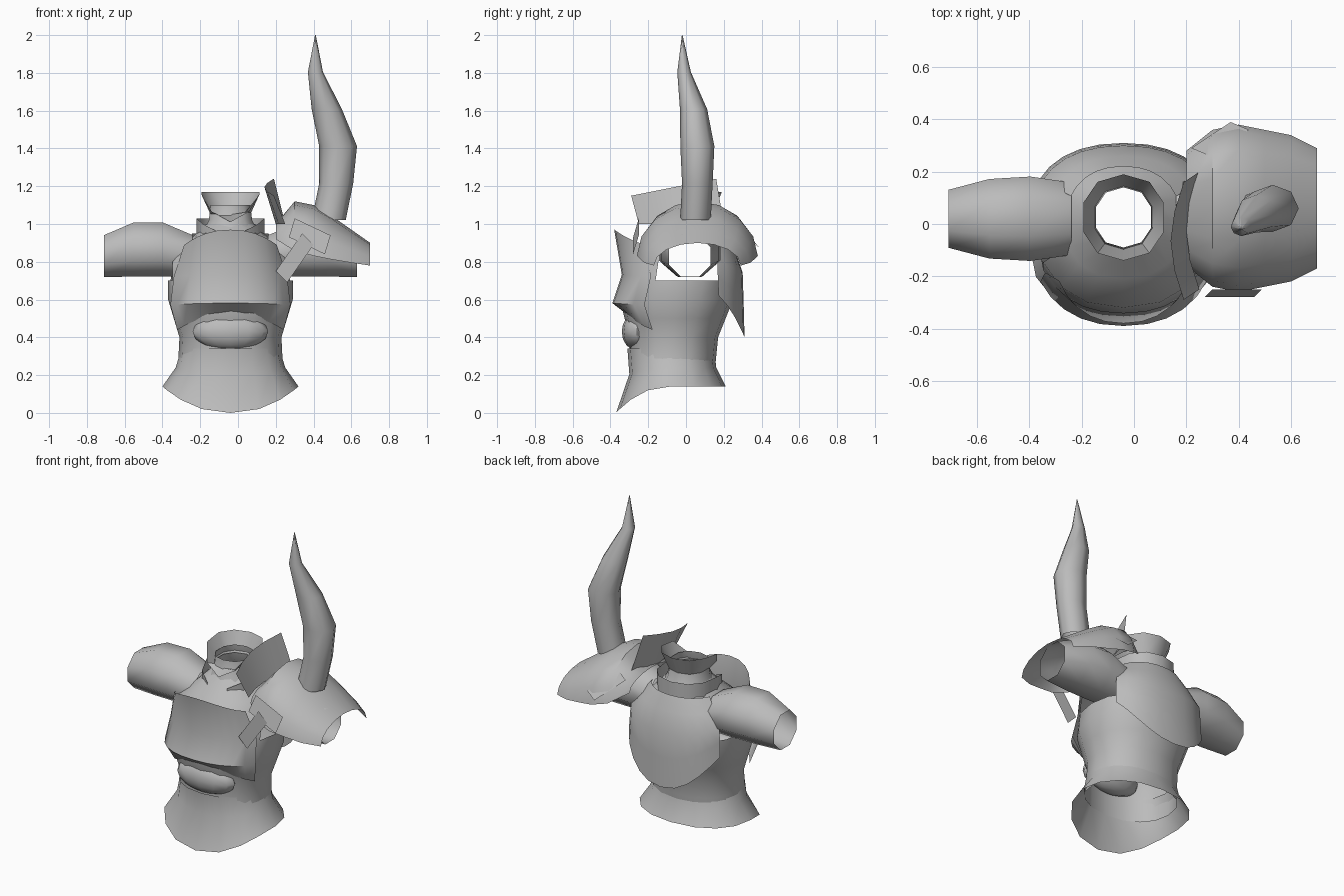
import bpy
from math import sin, cos, pi, radians, copysign
from mathutils import Vector

cube = bpy.data.objects.get("Cube")
if cube:
    bpy.data.objects.remove(cube)

CX = -0.04  # middle of the torso

grey = bpy.data.materials.new("plain_grey")
grey.use_nodes = True
grey.diffuse_color = (0.5, 0.5, 0.5, 1)
bsdf = grey.node_tree.nodes["Principled BSDF"]
bsdf.inputs["Base Color"].default_value = grey.diffuse_color
bsdf.inputs["Roughness"].default_value = 0.8


def along(u, stops):
    """Value at u between evenly spaced stops."""
    place = u * (len(stops) - 1)
    i = min(int(place), len(stops) - 2)
    return stops[i] + (stops[i + 1] - stops[i]) * (place - i)


def finish(obj, angle):
    bpy.ops.object.select_all(action="DESELECT")
    obj.select_set(True)
    bpy.context.view_layer.objects.active = obj
    bpy.ops.object.shade_smooth_by_angle(angle=radians(angle))


def surface(name, point, rows, columns, wrap=False, hole=None, angle=45):
    """Thin sheet or tube through point(u, v), with u and v from 0 to 1."""
    count = columns if wrap else columns + 1
    verts = [Vector(point(i / rows, j / columns))
             for i in range(rows + 1) for j in range(count)]
    faces = []
    for i in range(rows):
        for j in range(columns):
            here, after = i * count + j, i * count + (j + 1) % count
            face = (here, after, after + count, here + count)
            middle = sum((verts[v] for v in face), Vector()) / len(face)
            if hole is None or not hole(middle):
                faces.append(face)
    mesh = bpy.data.meshes.new(name)
    mesh.from_pydata(verts, [], faces)
    mesh.materials.append(grey)
    obj = bpy.data.objects.new(name, mesh)
    bpy.context.collection.objects.link(obj)
    finish(obj, angle)


def boxy(value):
    return copysign(abs(value) ** 0.9, value)


def shell(name, rows, columns, half, front, back, height, start=0, end=360, hole=None):
    """Oval sheet round the torso; height gets u and the frontness."""
    def point(u, v):
        t = radians(start + (end - start) * v)
        near, far = along(u, front), along(u, back)
        return (CX + along(u, half) * boxy(sin(t)),
                (near + far) / 2 - (far - near) / 2 * boxy(cos(t)),
                height(u, cos(t)))
    surface(name, point, rows, columns, end - start == 360, hole)


def front_only(c):
    return max(c, 0) ** 2


# Torso with open armholes
def armhole(p):
    return abs(p.x - CX) > 0.15 and abs(p.y - 0.02) < 0.17 and 0.7 < p.z < 0.9


shell("torso", 8, 16, (0.28, 0.27, 0.33, 0.33, 0.13), (-0.3, -0.3, -0.35, -0.32, -0.1),
      (0.15, 0.17, 0.25, 0.28, 0.16), lambda u, c: 0.2 + 0.8 * u, hole=armhole)

# Flared skirt, pointed at the front
shell("skirt", 2, 16, (0.36, 0.29, 0.26), (-0.37, -0.3, -0.31), (0.21, 0.16, 0.15),
      lambda u, c: 0.14 + 0.2 * u - 0.14 * front_only(c) * (1 - u) ** 2)

# Chest plate with an arched hem and raised collar edge
shell("chest_plate", 3, 10, (0.31, 0.35, 0.33, 0.27), (-0.31, -0.39, -0.34, -0.38),
      (0.2, 0.26, 0.25, 0.24),
      lambda u, c: 0.42 + 0.45 * u + 0.1 * front_only(c) * (2 * u - 1) ** 2,
      start=-64, end=64)

# Back plate tapering to a low point
shell("back_plate", 4, 10, (0.22, 0.34, 0.35), (-0.2, -0.2), (0.22, 0.3, 0.31),
      lambda u, c: 0.95 - 0.28 * u - 0.27 * (u * c) ** 2, start=115, end=245)

# Belly bulge between the chest plate and the waist
bpy.ops.mesh.primitive_uv_sphere_add(segments=12, ring_count=8, radius=0.1,
                                     location=(CX, -0.26, 0.43), scale=(2, 0.8, 1))
belly = bpy.context.object
belly.name = "belly_panel"
belly.data.materials.append(grey)
finish(belly, 45)


# Neck and layered collars
def collar(name, low, high, radii, dip, gap=0):
    shell(name, len(radii) - 1, 10, radii, [0.02 - r for r in radii],
          [0.03 + r for r in radii],
          lambda u, c: low + (high - low) * u - dip * u * front_only(c),
          start=gap, end=360 - gap)


collar("neck", 0.94, 1.1, (0.16, 0.12, 0.11), 0)
collar("lower_collar", 0.92, 1.03, (0.18, 0.18), 0.08, gap=20)
collar("upper_collar", 1.05, 1.17, (0.11, 0.16), 0.16)


# Puffed sleeves, mirrored about the torso
def sleeve(name, side):
    def point(u, v):
        t = 2 * pi * v + pi / 8
        puff = 0.04 * sin(pi * u)
        return (CX + side * (0.2 + 0.47 * u),
                0.02 + (0.15 + puff - 0.03 * u) * cos(t),
                0.83 + puff + (0.12 + puff) * sin(t))
    surface(name, point, 3, 8, wrap=True, angle=60)


sleeve("right_sleeve", -1)
sleeve("left_sleeve", 1)


# Shoulder guard arching over the left sleeve, drooping outward
def guard(u, v):
    top = along(u, (1, 1.12, 1.1, 1.04, 0.97, 0.9))
    reach = along(u, (0.22, 0.3, 0.32, 0.3, 0.28, 0.23))
    low = 0.92 - 0.14 * u ** 0.5
    return 0.2 + 0.5 * u, 0.06 - reach * cos(pi * v), low + (top - low) * sin(pi * v)


surface("shoulder_guard", guard, 5, 8)

# Upright neck guard beside the collar
surface("neck_guard", lambda u, v: (0.25 - 0.06 * u - 0.05 * sin(pi * v),
                                    -0.25 + 0.45 * v - 0.04 * u,
                                    1 + u * (0.15 + 0.09 * v)), 1, 4)


# Straps on the shoulder guard
def strap(name, corner, length, width):
    surface(name, lambda u, v: Vector(corner) + u * Vector(length) + v * Vector(width), 1, 1)


strap("front_strap", (0.3, -0.25, 1.03), (0.19, 0, -0.09), (-0.03, -0.03, -0.1))
strap("hanging_strap", (0.34, -0.28, 0.95), (-0.14, 0, -0.2), (0.06, 0, -0.06))
strap("back_strap", (0.22, 0.29, 1), (0.15, 0.1, -0.13), (0.07, -0.03, 0.03))


# Curved horn
def horn(u, v):
    radius = along(u, (0.09, 0.09, 0.1, 0.08, 0.04, 0.002))
    t = 2 * pi * v
    return (along(u, (0.48, 0.52, 0.53, 0.47, 0.41, 0.41)) + radius * cos(t),
            along(u, (0.05, 0.06, 0.06, 0.04, -0.01, -0.02)) + 0.9 * radius * sin(t),
            1.02 + 0.98 * u)


surface("horn", horn, 5, 8, wrap=True, angle=60)
